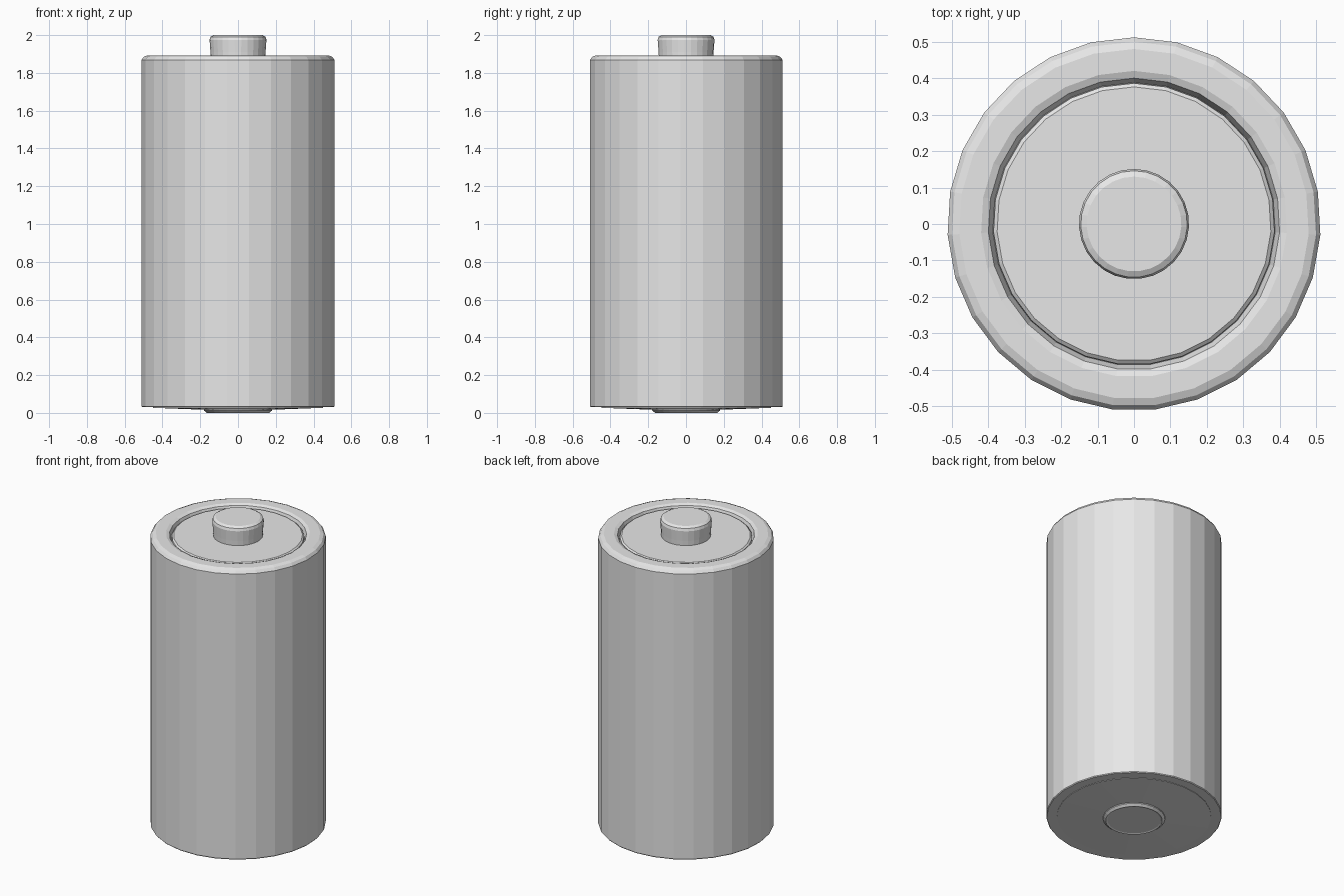
import bpy, bmesh, math

if "Cube" in bpy.data.objects:
    bpy.data.objects.remove(bpy.data.objects["Cube"])

SIDES = 27  # low-poly, one corner pointing to +y

metal = bpy.data.materials.new("plain grey")
metal.diffuse_color = (0.8, 0.8, 0.8, 1)
metal.use_nodes = True
metal.node_tree.nodes["Principled BSDF"].inputs["Base Color"].default_value = metal.diffuse_color


def lathe(name, profile):
    """Revolve (radius, z) points around z; radius 0 makes a pole point."""
    bm = bmesh.new()
    rings = []
    for r, z in profile:
        if r == 0:
            rings.append([bm.verts.new((0, 0, z))] * SIDES)
        else:
            rings.append([bm.verts.new((r * math.sin(a), r * math.cos(a), z))
                          for a in (2 * math.pi * i / SIDES for i in range(SIDES))])
    for low, high in zip(rings, rings[1:]):
        for i in range(SIDES):
            j = (i + 1) % SIDES
            corners = list(dict.fromkeys((low[i], low[j], high[j], high[i])))
            bm.faces.new(corners)
    bmesh.ops.recalc_face_normals(bm, faces=bm.faces)
    mesh = bpy.data.meshes.new(name)
    bm.to_mesh(mesh)
    bm.free()
    mesh.materials.append(metal)
    obj = bpy.data.objects.new(name, mesh)
    bpy.context.collection.objects.link(obj)
    return obj


# Casing with bevelled top rim and groove, closed underneath
lathe("casing", [
    (0, 0.04), (0.45, 0.04), (0.45, 0.03), (0.508, 0.03), (0.512, 0.035),
    (0.512, 1.868), (0.50, 1.885), (0.48, 1.893), (0.42, 1.893),
    (0.40, 1.885), (0.388, 1.85), (0, 1.85)])

# Top plate and raised contact button
lathe("top_plate", [
    (0, 1.845), (0.388, 1.845), (0.386, 1.872), (0.376, 1.88), (0, 1.88)])
lathe("contact_button", [
    (0, 1.87), (0.144, 1.87), (0.146, 1.91), (0.151, 1.975),
    (0.146, 1.991), (0.13, 2.0), (0, 2.0)])

# Slightly domed bottom plate with a raised contact
lathe("bottom_plate", [
    (0, 0.045), (0.45, 0.045), (0.45, 0.027), (0.19, 0.017), (0, 0.017)])
lathe("bottom_contact", [
    (0, 0.03), (0.185, 0.03), (0.18, 0.012), (0.165, 0.0),
    (0.155, 0.004), (0, 0.004)])
